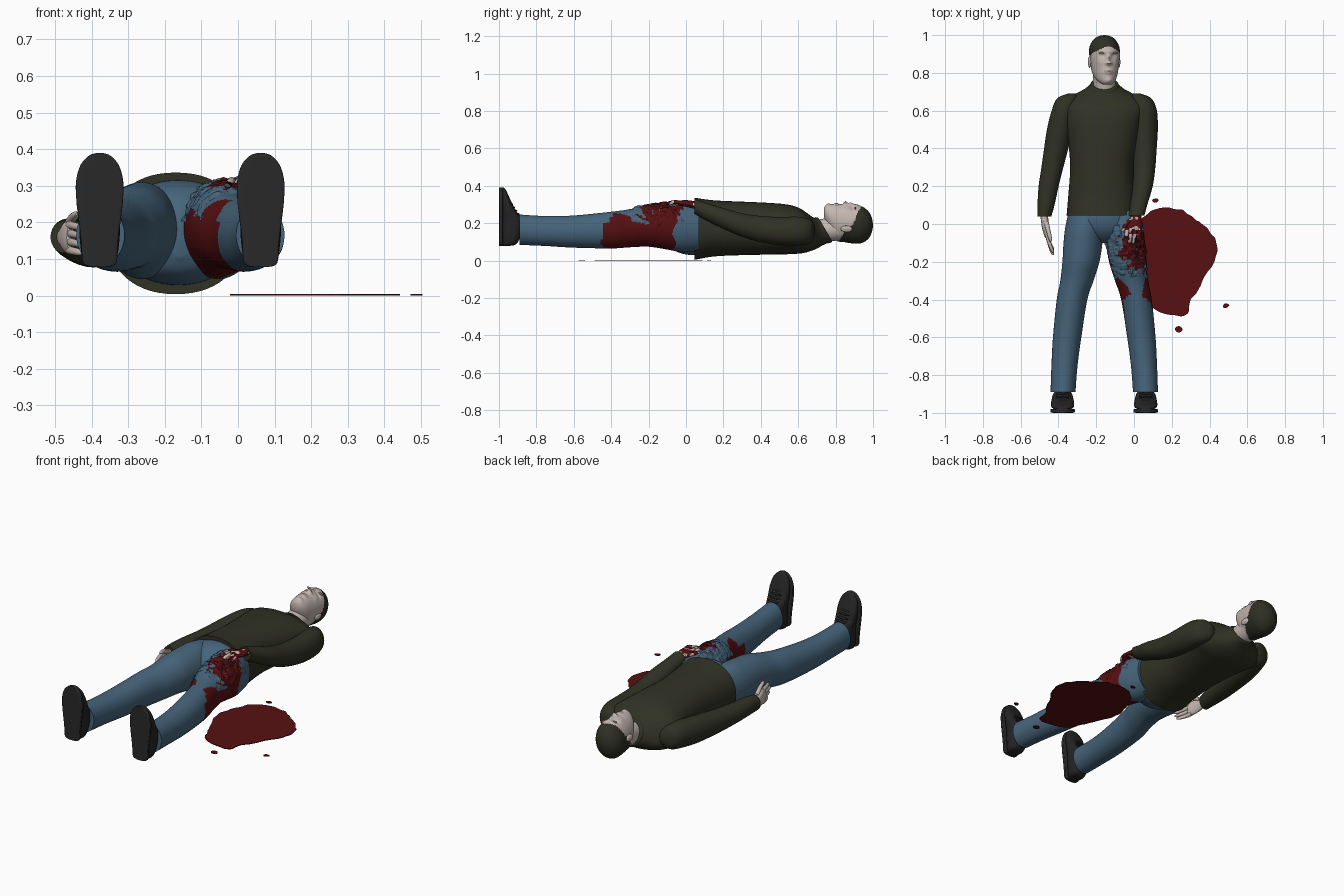
import bpy, bmesh, math
from mathutils import Matrix, Vector, noise

if "Cube" in bpy.data.objects:
    bpy.data.objects.remove(bpy.data.objects["Cube"])


def material(name, r, g, b):
    m = bpy.data.materials.new(name)
    m.use_nodes = True
    m.diffuse_color = (r, g, b, 1)
    node = next(n for n in m.node_tree.nodes if n.type == 'BSDF_PRINCIPLED')
    node.inputs["Base Color"].default_value = (r, g, b, 1)
    node.inputs["Roughness"].default_value = 0.8
    return m


SKIN = material("pale skin", .55, .47, .43)
LIP = material("lip skin", .42, .31, .28)
HAIR = material("dark hair", .027, .028, .017)
WOOL = material("olive wool", .03, .031, .018)
DENIM = material("blue denim", .062, .13, .2)
RED = material("dark red", .095, .005, .006)
DEEP = material("deep red", .05, .003, .004)
BLACK = material("black leather", .018, .018, .019)
SOLE = material("black rubber", .022, .022, .023)


def wobble(v, scale):
    return noise.noise(Vector(v) * scale)


def spline(points, steps, closed=False):
    """Smooth curve through tuples of any length."""
    n, out = len(points), []
    pick = (lambda i: points[i % n]) if closed else (lambda i: points[max(0, min(n - 1, i))])
    for i in range(n if closed else n - 1):
        a, b, c, d = (pick(i + k) for k in (-1, 0, 1, 2))
        for s in range(steps):
            t = s / steps
            out.append(tuple(q + .5 * t * (r - p + t * (2*p - 5*q + 4*r - s4 + t * (3*(q - r) + s4 - p)))
                             for p, q, r, s4 in zip(a, b, c, d)))
    return out if closed else out + [points[-1]]


def finish(name, bm, mats, rule=None, matrix=None, smooth=True):
    bmesh.ops.recalc_face_normals(bm, faces=bm.faces)
    for f in bm.faces:
        f.material_index = rule(f.calc_center_median()) if rule else 0
    mesh = bpy.data.meshes.new(name)
    bm.to_mesh(mesh)
    bm.free()
    if matrix:
        mesh.transform(matrix)
    for m in mats:
        mesh.materials.append(m)
    ob = bpy.data.objects.new(name, mesh)
    bpy.context.collection.objects.link(ob)
    if smooth:
        bpy.ops.object.select_all(action='DESELECT')
        ob.select_set(True)
        bpy.context.view_layer.objects.active = ob
        bpy.ops.object.shade_smooth_by_angle(angle=math.radians(50))
    return ob


def loft(name, sections, mats, rule=None, axis='Y', seg=40, steps=6, power=2.0,
         tilt=None, shape=None, keep=None, **kw):
    """Skin oval rings; a section is (position, centre x, centre 2, radius x, radius 2)."""
    bm, rings = bmesh.new(), []
    for t, cx, c2, rx, r2 in spline(sections, steps):
        ring = []
        for i in range(seg):
            a = 2 * math.pi * i / seg
            c, s = math.cos(a), math.sin(a)
            c = math.copysign(abs(c) ** (2 / power), c)
            s = math.copysign(abs(s) ** (2 / power), s)
            x, w = cx + max(rx, .001) * c, c2 + max(r2, .001) * s
            v = Vector((x, t + (tilt(t) * s if tilt else 0), w)) if axis == 'Y' else Vector((x, w, t))
            ring.append(bm.verts.new(shape(v, Vector((cx, t, c2))) if shape else v))
        rings.append(ring)
    for a, b in zip(rings, rings[1:]):
        for i in range(seg):
            j = (i + 1) % seg
            bm.faces.new((a[i], a[j], b[j], b[i]))
    if keep:
        drop = [f for f in bm.faces if not keep(f.calc_center_median())]
        bmesh.ops.delete(bm, geom=drop, context='FACES')
    else:
        bm.faces.new(rings[0])
        bm.faces.new(rings[-1])
    return finish(name, bm, mats, rule, **kw)


def ball(name, loc, size, mat, matrix=None, rule=None):
    bm = bmesh.new()
    bmesh.ops.create_uvsphere(bm, u_segments=20, v_segments=12, radius=1)
    bm.transform(Matrix.Translation(loc) @ Matrix.Diagonal((*size, 1)))
    return finish(name, bm, mat if isinstance(mat, list) else [mat], rule, matrix)


def flip(sections, twice_centre):
    return [(s[0], twice_centre - s[1], *s[2:]) for s in sections]


# Sweater
loft("sweater_body", [(.045, -.17, .17, .187, .166), (.15, -.17, .172, .178, .15),
     (.3, -.17, .172, .168, .143), (.45, -.165, .17, .185, .138), (.55, -.163, .166, .205, .132),
     (.62, -.16, .158, .22, .118), (.67, -.158, .155, .18, .096), (.705, -.157, .158, .11, .075),
     (.735, -.157, .162, .07, .064)], [WOOL], seg=56, power=2.2,
     tilt=lambda y: -.035 * max(0, min(1, (y - .6) / .13)))
loft("collar", [(.725, -.157, .162, .079, .07), (.74, -.157, .163, .073, .067), (.746, -.157, .163, .064, .06)],
     [WOOL], tilt=lambda y: -.035)
shoulder = [(.69, -.33, .155, .02, .025), (.665, -.352, .156, .055, .062), (.6, -.37, .158, .066, .076)]
loft("right_sleeve", shoulder + [(.5, -.393, .153, .068, .076), (.4, -.412, .15, .064, .07),
     (.3, -.432, .15, .058, .062), (.2, -.452, .155, .053, .055), (.1, -.466, .16, .045, .05),
     (.04, -.475, .16, .037, .044)], [WOOL])
loft("left_sleeve", flip(shoulder, -.315) + [(.5, .06, .158, .066, .075), (.4, .057, .168, .063, .07),
     (.3, .055, .19, .058, .063), (.2, .046, .225, .053, .056), (.1, .025, .265, .045, .046),
     (.045, .014, .29, .041, .039)], [WOOL])

# Trousers
loft("trouser_seat", [(.1, -.165, .17, .17, .14), (.03, -.163, .172, .186, .143),
     (-.03, -.16, .17, .165, .13), (-.075, -.158, .165, .1, .1), (-.1, -.158, .165, .03, .06)], [DENIM], seg=56)
leg = [(.07, -.255, .173, .09, .12), (-.02, -.262, .177, .102, .132), (-.1, -.27, .183, .103, .124),
       (-.2, -.281, .186, .098, .112), (-.3, -.302, .173, .088, .102), (-.4, -.328, .163, .081, .098),
       (-.6, -.354, .155, .075, .086), (-.75, -.368, .158, .069, .08), (-.89, -.376, .165, .066, .081)]
left_leg = flip(leg, -.315)


def stained(p):
    n = wobble(p, 14) * .035
    low = -.45 if p.z < .2 else -.4
    return int(low + n < p.y < -.06 + n and p.z < .24 + n)


loft("right_trouser_leg", leg, [DENIM], seg=48, steps=8)
loft("left_trouser_leg", left_leg, [DENIM, RED], stained, seg=72, steps=16)


# Torn cloth and wound on the left thigh
def ragged(v, centre):
    return centre + (v - centre) * (1.035 + .075 * wobble(v, 42) + .04 * wobble(v, 90))


def wound_colour(p):
    d = math.hypot((p.x - .015) / .085, (p.y + .13) / .115) + .55 * wobble(p, 32)
    return 2 if d < .3 else 1 if d < .95 else 0


loft("thigh_wound", left_leg[:6], [DENIM, RED, DEEP], wound_colour, seg=84, steps=14, shape=ragged,
     keep=lambda p: -.285 < p.y + .03 * wobble(p, 30) < -.01 and p.z > .215 + .05 * wobble(p, 18), smooth=False)

# Shoes, standing on their heels
upper = [(.078, .02, -.95), (.09, .043, -.905), (.15, .054, -.88), (.22, .056, -.878), (.26, .06, -.905),
         (.31, .061, -.932), (.355, .05, -.952), (.382, .028, -.966), (.39, .006, -.975)]
for side, x in (("right", -.378), ("left", .062)):
    loft(side + "_shoe", [(z, x, (top - .985) / 2, w, (top + .985) / 2) for z, w, top in upper],
         [BLACK], axis='Z', power=2.5)
    loft(side + "_shoe_sole", [(z, x, -.989, w * (.94 if .12 < z < .2 else 1.06), .011) for z, w, top in upper],
         [SOLE], axis='Z', power=6)
    ball(side + "_shoe_heel", (x, -.987, .125), (.05, .0125, .045), SOLE)
    for k in range(4):
        ball(f"{side}_lace_{k}", (x, -.898 - k * .012, .248 + k * .018), (.036, .008, .006), BLACK)

# Head, turned a little to its left
turn = (Matrix.Translation((-.157, 0, .19)) @ Matrix.Rotation(math.radians(12), 4, 'Y')
        @ Matrix.Translation((0, 0, -.19)))
features = [(0, .852, .02, .012, .011), (0, .88, .012, .009, .018), (0, .912, .004, .04, .008),
            (0, .809, .007, .02, .005), (0, .798, .006, .017, .005), (0, .76, .008, .02, .014)]
for s in (-1, 1):
    features += [(s * .032, .889, -.013, .014, .01), (s * .032, .886, .006, .01, .005),
                 (s * .014, .85, .008, .006, .007), (s * .045, .855, .004, .015, .015)]


def sculpt(v, centre):
    if v.z > .22:
        v.z += sum(h * math.exp(-((v.x - x) / sx) ** 2 - ((v.y - y) / sy) ** 2) for x, y, h, sx, sy in features)
    return v


def head_colour(p):
    if p.y > .8 and p.z < .1 + (p.y - .8) * 1.35 + .012 * math.sin(p.y * 90):
        return 1
    return 2 if abs(p.x) < .025 and abs(p.y - .804) < .009 and p.z > .29 else 0


loft("head", [(.738, 0, .258, .02, .025), (.748, 0, .25, .036, .045), (.768, 0, .232, .053, .068),
     (.8, 0, .206, .066, .098), (.85, 0, .199, .075, .102), (.9, 0, .195, .08, .105), (.94, 0, .192, .077, .099),
     (.975, 0, .19, .058, .074), (.993, 0, .19, .033, .04), (1, 0, .19, .004, .005)],
     [SKIN, HAIR, LIP], head_colour, seg=88, steps=9, shape=sculpt, matrix=turn)
loft("neck", [(.67, -.157, .155, .062, .06), (.73, -.157, .162, .059, .061), (.78, -.157, .168, .06, .064),
     (.83, -.157, .17, .06, .06)], [SKIN])
for s in (-1, 1):
    ball("left_ear" if s > 0 else "right_ear", (s * .078, .858, .185), (.009, .031, .018), SKIN, turn)
    ball("brow", (s * .034, .906, .29), (.019, .004, .006), LIP, turn)

# Right hand, hanging beside the hip with the thumb up
loft("right_palm", [(.07, -.475, .16, .022, .028), (.03, -.474, .16, .02, .028), (-.02, -.468, .16, .019, .042),
     (-.06, -.46, .158, .016, .042), (-.075, -.458, .158, .01, .036)], [SKIN], seg=24)
for k, length in enumerate((.075, .092, .1, .088)):
    z, end = .124 + k * .023, -.065 - length
    loft(f"right_finger_{k}", [(-.05, -.461, z, .011, .0115), (-.09, -.452, z - .002, .0105, .011),
         (end + .015, -.434, z - .006, .009, .009), (end, -.426, z - .008, .003, .003)], [SKIN], seg=14)
loft("right_thumb", [(.015, -.466, .185, .014, .014), (-.03, -.455, .208, .012, .013),
     (-.075, -.444, .22, .01, .01), (-.095, -.441, .222, .003, .003)], [SKIN], seg=14)


# Left hand, pressed on the thigh and partly stained
def hand_colour(p):
    return int(wobble(p, 38) > -.12)


loft("left_palm", [(.075, .016, .293, .027, .023), (.03, .01, .301, .03, .019), (-.01, .002, .307, .042, .017),
     (-.04, -.004, .306, .04, .012)], [SKIN, RED], hand_colour, seg=32)
for k, length in enumerate((.055, .07, .073, .06)):
    x, end = -.036 + k * .022, -.035 - length
    loft(f"left_finger_{k}", [(-.02, x, .308, .011, .011), (-.06, x - .004, .313, .0105, .0105),
         (end + .012, x - .009, .306, .009, .009), (end, x - .011, .3, .003, .003)],
         [SKIN, RED], hand_colour, seg=14)
loft("left_thumb", [(.03, -.01, .302, .014, .012), (0, -.04, .311, .012, .011), (-.035, -.057, .308, .01, .01),
     (-.05, -.061, .303, .003, .003)], [SKIN, RED], hand_colour, seg=14)


# Pool and drops on the floor
def puddle(name, outline):
    bm = bmesh.new()
    verts = [bm.verts.new((x + .008 * wobble((x, y, 0), 25), y + .008 * wobble((y, x, 1), 25), 0))
             for x, y in spline(outline, 8, True)]
    top = bmesh.ops.extrude_face_region(bm, geom=[bm.faces.new(verts)])
    for v in top["geom"]:
        if isinstance(v, bmesh.types.BMVert):
            v.co.z = .004
    finish(name, bm, [RED], smooth=False)


puddle("pool", [(.15, .085), (.25, .075), (.32, .03), (.37, -.01), (.435, -.09), (.43, -.19), (.38, -.27),
       (.34, -.35), (.295, -.41), (.275, -.48), (.19, -.48), (.1, -.44), (.03, -.3), (-.02, -.15), (.03, 0), (.08, .06)])
for k, (x, y, r) in enumerate(((.487, -.434, .018), (.237, -.558, .023), (.113, .125, .016))):
    puddle(f"drop_{k}", [(x + r * math.cos(a), y + .75 * r * math.sin(a)) for a in range(6)])
